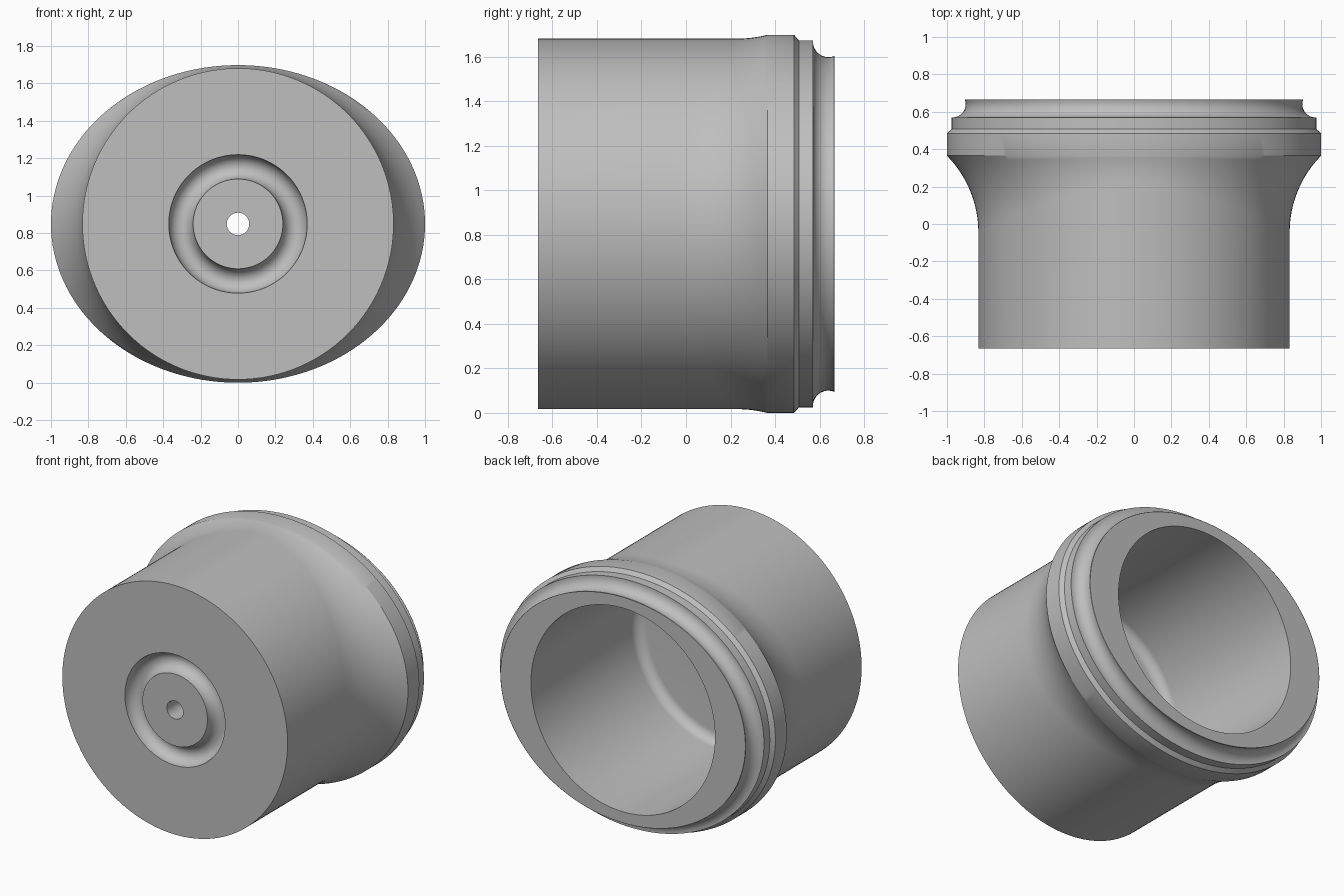
import bpy, bmesh, math

cube = bpy.data.objects.get("Cube")
if cube:
    bpy.data.objects.remove(cube, do_unlink=True)

SEGMENTS = 160
CENTRE_Z = 0.849
BARREL = 0.832                 # barrel radius
FRONT, BACK = -0.665, 0.665    # end planes
FLANGE = (1.0, 0.849)          # half axes of the oval flange
FLANGE_Y, SWEEP = 0.365, 0.585 # flange edge and radius of the flare


def oval(y, a, b):
    """Ring rule: angle -> (radius, y) on an ellipse."""
    return lambda t: (a * b / math.hypot(b * math.cos(t), a * math.sin(t)), y)


def circle(y, r):
    return oval(y, r, r)


def flare(f):
    """Constant-radius sweep from the round barrel out to the oval flange."""
    def ring(t):
        h = oval(0, *FLANGE)(t)[0] - BARREL
        end = math.acos(1 - h / SWEEP)
        return (BARREL + SWEEP * (1 - math.cos(f * end)),
                FLANGE_Y - SWEEP * (math.sin(end) - math.sin(f * end)))
    return ring


def arc(start, stop, steps):
    """Cosine and sine pairs between two angles in degrees."""
    for i in range(steps + 1):
        a = math.radians(start + (stop - start) * i / steps)
        yield math.cos(a), math.sin(a)


# Barrel and flare
rings = [circle(FRONT, BARREL)] + [flare(i / 12) for i in range(13)]
# Flange, chamfer and step
rings += [oval(0.485, *FLANGE), oval(0.508, 0.975, 0.824), oval(0.57, 0.975, 0.824)]
# Hollow neck groove up to the back rim
rings += [oval(0.64 + 0.07 * c, 0.97 - 0.07 * s, 0.819 - 0.07 * s)
          for c, s in arc(180, 68, 12)]
rings.append(oval(BACK, 0.906, 0.755))
# Bore with rounded floor
BORE, FILLET, FLOOR = 0.68, 0.065, -0.46
rings.append(circle(BACK, BORE))
rings += [circle(FLOOR + FILLET - FILLET * s, BORE - FILLET + FILLET * c)
          for c, s in arc(0, 90, 8)]
# Small through hole
rings += [circle(FLOOR, 0.06), circle(FRONT, 0.06)]
# Round groove in the front face
rings += [circle(FRONT + 0.075 * s, 0.305 + 0.065 * c) for c, s in arc(180, 0, 16)]

# Skin the closed loop of rings
bm = bmesh.new()
grid = []
for ring in rings:
    row = []
    for i in range(SEGMENTS):
        t = math.tau * i / SEGMENTS
        r, y = ring(t)
        row.append(bm.verts.new((r * math.cos(t), y, CENTRE_Z + r * math.sin(t))))
    grid.append(row)
for j, row in enumerate(grid):
    after = grid[(j + 1) % len(grid)]
    for i in range(SEGMENTS):
        k = (i + 1) % SEGMENTS
        bm.faces.new((row[i], row[k], after[k], after[i]))
bmesh.ops.recalc_face_normals(bm, faces=bm.faces)

mesh = bpy.data.meshes.new("flanged_cup")
bm.to_mesh(mesh)
bm.free()
cup = bpy.data.objects.new("flanged_cup", mesh)
bpy.context.collection.objects.link(cup)

# Plain grey material
grey = bpy.data.materials.new("plain grey")
grey.use_nodes = True
colour = (0.52, 0.52, 0.52, 1)
grey.diffuse_color = colour
grey.node_tree.nodes["Principled BSDF"].inputs["Base Color"].default_value = colour
mesh.materials.append(grey)

bpy.ops.object.select_all(action="DESELECT")
cup.select_set(True)
bpy.context.view_layer.objects.active = cup
bpy.ops.object.shade_smooth_by_angle(angle=math.radians(30))
